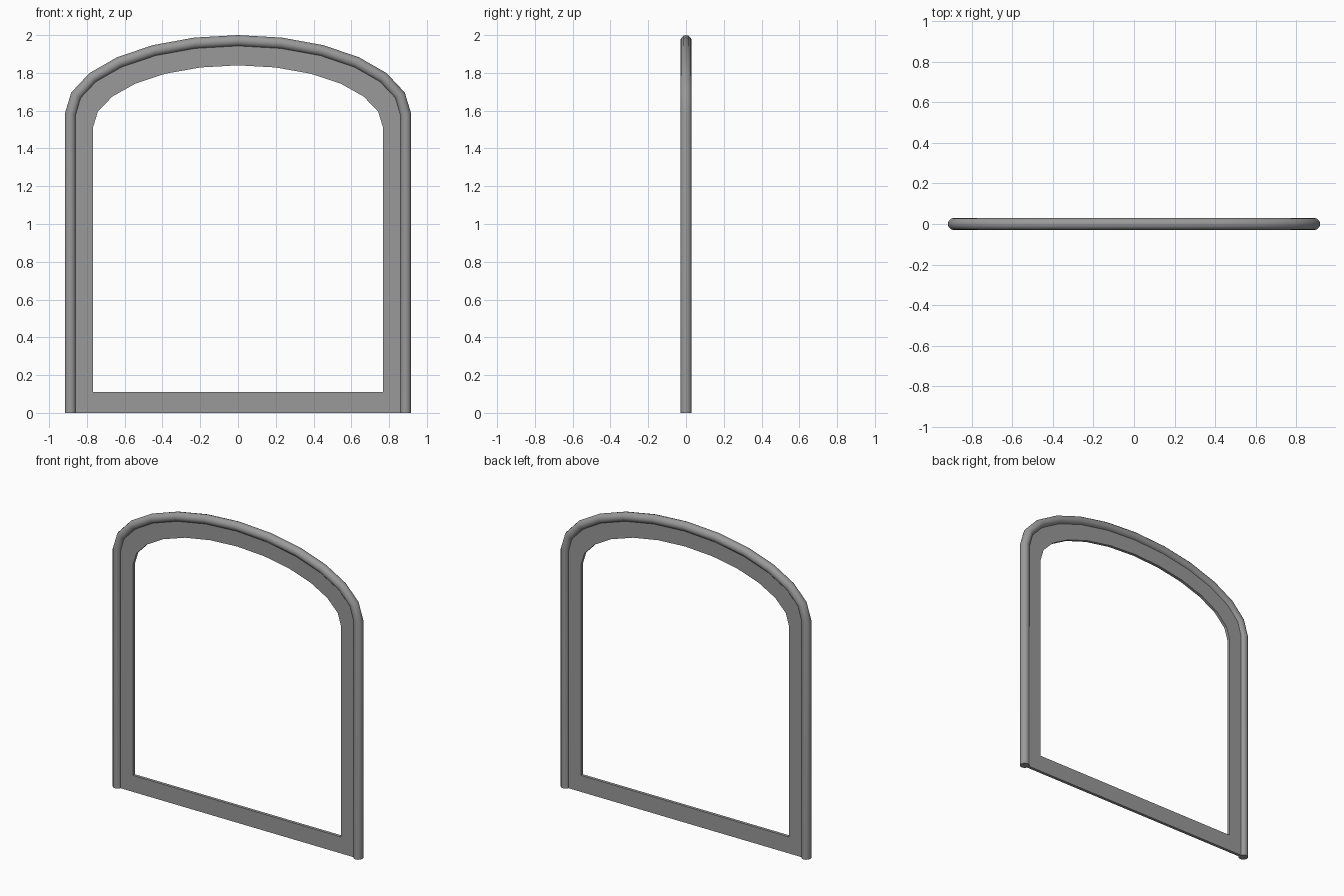
import bpy, bmesh, math

cube = bpy.data.objects.get("Cube")
if cube:
    bpy.data.objects.remove(cube, do_unlink=True)

# Single grey finish
grey = bpy.data.materials.new("frame grey")
grey.use_nodes = True
colour = (0.32, 0.32, 0.32, 1)
grey.diffuse_color = colour
grey.node_tree.nodes["Principled BSDF"].inputs["Base Color"].default_value = colour

TUBE = 0.03
THICK = 0.02
STEPS = 12


def arch(half_width, spring, rise, bottom):
    """Outline from one foot, over an elliptical arch, to the other foot."""
    pts = [(-half_width, bottom)]
    for i in range(STEPS + 1):
        a = math.pi * (1 - i / STEPS)
        pts.append((half_width * math.cos(a), spring + rise * math.sin(a)))
    return pts + [(half_width, bottom)]


rim_path = arch(0.887, 1.58, 0.39, 0)
opening = arch(0.768, 1.51, 0.33, 0.11)

# Round rim swept along the arch
curve = bpy.data.curves.new("rim_tube", "CURVE")
curve.dimensions = "3D"
curve.bevel_depth = TUBE
curve.bevel_resolution = 4
curve.use_fill_caps = True
spline = curve.splines.new("POLY")
spline.points.add(len(rim_path) - 1)
for p, (x, z) in zip(spline.points, rim_path):
    p.co = (x, 0, z, 1)
rim = bpy.data.objects.new("rim_tube", curve)
bpy.context.collection.objects.link(rim)
bpy.ops.object.select_all(action="DESELECT")
rim.select_set(True)
bpy.context.view_layer.objects.active = rim
bpy.ops.object.convert(target="MESH")
rim = bpy.context.object
rim.data.materials.clear()
rim.data.materials.append(grey)
bpy.ops.object.shade_smooth_by_angle(angle=math.radians(40))

# Flat panel with an arched opening, its outer edge buried in the rim
bm = bmesh.new()
rings = []
for y in (-THICK / 2, THICK / 2):
    for outline in (rim_path, opening):
        rings.append([bm.verts.new((x, y, z)) for x, z in outline])
front_out, front_in, back_out, back_in = rings
count = len(opening)
for a, b in ((front_out, front_in), (front_in, back_in),
             (back_in, back_out), (back_out, front_out)):
    for i in range(count):
        j = (i + 1) % count
        bm.faces.new((a[i], a[j], b[j], b[i]))
bmesh.ops.recalc_face_normals(bm, faces=bm.faces)
mesh = bpy.data.meshes.new("panel")
bm.to_mesh(mesh)
bm.free()
mesh.materials.append(grey)
panel = bpy.data.objects.new("panel", mesh)
bpy.context.collection.objects.link(panel)
